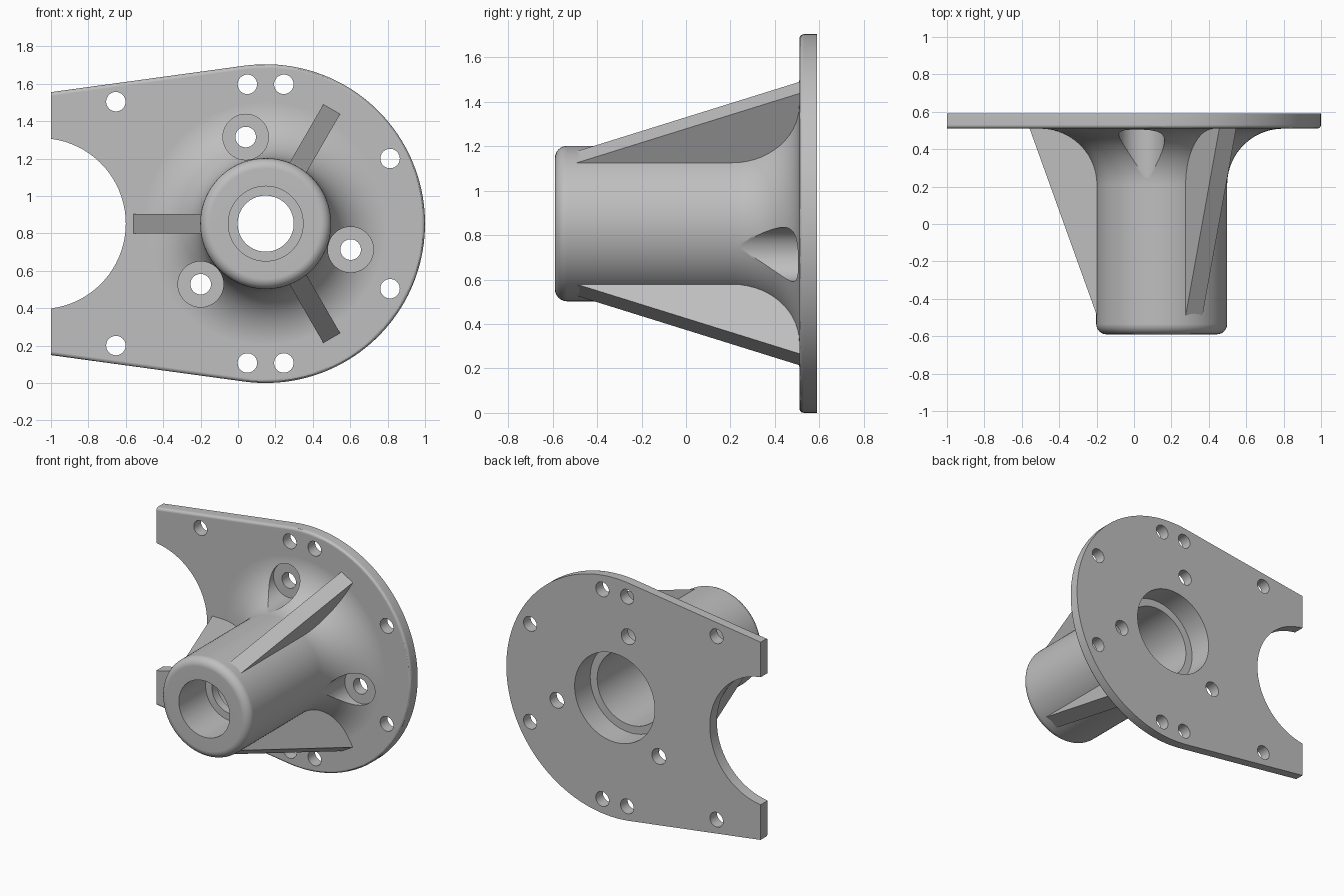
import bpy, bmesh
from math import radians, degrees, sin, cos, acos, atan2, hypot
from mathutils import Matrix, Vector

if "Cube" in bpy.data.objects:
    bpy.data.objects.remove(bpy.data.objects["Cube"])

CX, CZ = 0.148, 0.852          # hub axis, running along y
PLATE_R = 0.852
FRONT, BACK = 0.51, 0.59       # plate faces
HUB_R, HUB_FRONT = 0.35, -0.59

metal = bpy.data.materials.new("grey metal")
metal.use_nodes = True
GREY = (0.52, 0.52, 0.52, 1)
metal.diffuse_color = GREY
metal.node_tree.nodes["Principled BSDF"].inputs["Base Color"].default_value = GREY


def make_object(name, bm):
    bmesh.ops.recalc_face_normals(bm, faces=bm.faces)
    mesh = bpy.data.meshes.new(name)
    bm.to_mesh(mesh)
    bm.free()
    mesh.materials.append(metal)
    obj = bpy.data.objects.new(name, mesh)
    bpy.context.collection.objects.link(obj)
    return obj


def activate(obj):
    bpy.ops.object.select_all(action="DESELECT")
    obj.select_set(True)
    bpy.context.view_layer.objects.active = obj


def arc(cx, cy, r, start, end, steps):
    angles = [radians(start + (end - start) * i / steps) for i in range(steps + 1)]
    return [(cx + r * cos(a), cy + r * sin(a)) for a in angles]


def lathe(bm, profile, x, z, steps):
    """Revolve (radius, y) points about a y-parallel axis through x, z."""
    part = bmesh.new()
    verts = [part.verts.new((x + r, y, z)) for r, y in profile]
    edges = [part.edges.new(pair) for pair in zip(verts, verts[1:])]
    bmesh.ops.spin(part, geom=verts + edges, cent=(x, 0, z), axis=(0, 1, 0),
                   angle=radians(360), steps=steps, use_merge=True)
    bmesh.ops.remove_doubles(part, verts=part.verts, dist=1e-5)
    bmesh.ops.recalc_face_normals(part, faces=part.faces)
    temp = bpy.data.meshes.new("temp")
    part.to_mesh(temp)
    part.free()
    bm.from_mesh(temp)
    bpy.data.meshes.remove(temp)


def boolean(target, tool, operation):
    activate(target)
    mod = target.modifiers.new("cut", "BOOLEAN")
    mod.operation, mod.object, mod.solver = operation, tool, "EXACT"
    bpy.ops.object.modifier_apply(modifier=mod.name)
    bpy.data.objects.remove(tool)


# Flange plate: round end, tangent sides, circular notch
corner = Vector((-1 - CX, 0.703))
tangent = degrees(atan2(corner.y, corner.x) - acos(PLATE_R / corner.length))
notch = degrees(acos(0.057 / 0.457))
outline = arc(CX, CZ, PLATE_R, -tangent, tangent, 80)
outline.append((-1, CZ + corner.y))
outline += arc(-1.057, CZ, 0.457, notch, -notch, 36)
outline.append((-1, CZ - corner.y))
bm = bmesh.new()
face = bm.faces.new([bm.verts.new((x, FRONT, z)) for x, z in outline])
ext = bmesh.ops.extrude_face_region(bm, geom=[face], use_keep_orig=True)
bmesh.ops.translate(bm, vec=(0, BACK - FRONT, 0),
                    verts=[g for g in ext["geom"] if isinstance(g, bmesh.types.BMVert)])
bmesh.ops.recalc_face_normals(bm, faces=bm.faces)


def on_outer_rim(edge):
    mid = (edge.verts[0].co + edge.verts[1].co) / 2
    at_front = all(abs(v.co.y - FRONT) < 1e-4 for v in edge.verts)
    in_notch = hypot(mid.x + 1.057, mid.z - CZ) < 0.47
    return at_front and mid.x > -0.99 and not in_notch


bmesh.ops.bevel(bm, geom=[e for e in bm.edges if on_outer_rim(e)], offset=0.02,
                segments=3, profile=0.5, affect="EDGES")
flange = make_object("flange_and_hub", bm)

# Hub barrel with rounded nose and flared root
nose, flare = 0.055, 0.3
profile = [(0, HUB_FRONT)]
profile += arc(HUB_R - nose, HUB_FRONT + nose, nose, -90, 0, 6)
profile += arc(HUB_R + flare, FRONT - flare, flare, 180, 90, 14)
profile += [(HUB_R + flare, 0.55), (0, 0.55)]
bm = bmesh.new()
lathe(bm, profile, CX, CZ, 96)
boolean(flange, make_object("hub", bm), "UNION")

# Stepped bore, spotfaced mounting holes and rim bolt holes
bm = bmesh.new()
lathe(bm, [(0, -0.7), (0.2, -0.7), (0.2, -0.29), (0.15, -0.29), (0.15, -0.23),
           (0.26, -0.23), (0.26, 0.415), (0.315, 0.415), (0.315, 0.7), (0, 0.7)],
      CX, CZ, 72)
for angle in (103, 223, 343):
    a = radians(angle)
    lathe(bm, [(0, 0), (0.122, 0), (0.122, 0.514), (0.055, 0.514), (0.055, 0.7), (0, 0.7)],
          CX + 0.475 * cos(a), CZ + 0.475 * sin(a), 40)
for x, dz in ((-0.653, 0.652), (0.05, 0.745), (0.245, 0.745), (0.813, 0.348)):
    for side in (1, -1):
        lathe(bm, [(0, 0.4), (0.052, 0.4), (0.052, 0.7), (0, 0.7)], x, CZ + side * dz, 32)
boolean(flange, make_object("hole_cutters", bm), "DIFFERENCE")

activate(flange)
bpy.ops.object.shade_smooth_by_angle(angle=radians(30))
weighted = flange.modifiers.new("even shading", "WEIGHTED_NORMAL")
weighted.keep_sharp = True

# Three tapered ribs bracing the hub
for name, angle in (("right_rib", 180), ("upper_rib", 60), ("lower_rib", -60)):
    bm = bmesh.new()
    side = [(0.33, -0.535), (0.706, FRONT), (0.706, 0.53), (0.33, 0.53)]
    face = bm.faces.new([bm.verts.new((r, y, -0.052)) for r, y in side])
    ext = bmesh.ops.extrude_face_region(bm, geom=[face], use_keep_orig=True)
    bmesh.ops.translate(bm, vec=(0, 0, 0.104),
                        verts=[g for g in ext["geom"] if isinstance(g, bmesh.types.BMVert)])
    bm.transform(Matrix.Translation((CX, 0, CZ)) @ Matrix.Rotation(radians(-angle), 4, "Y"))
    make_object(name, bm)
